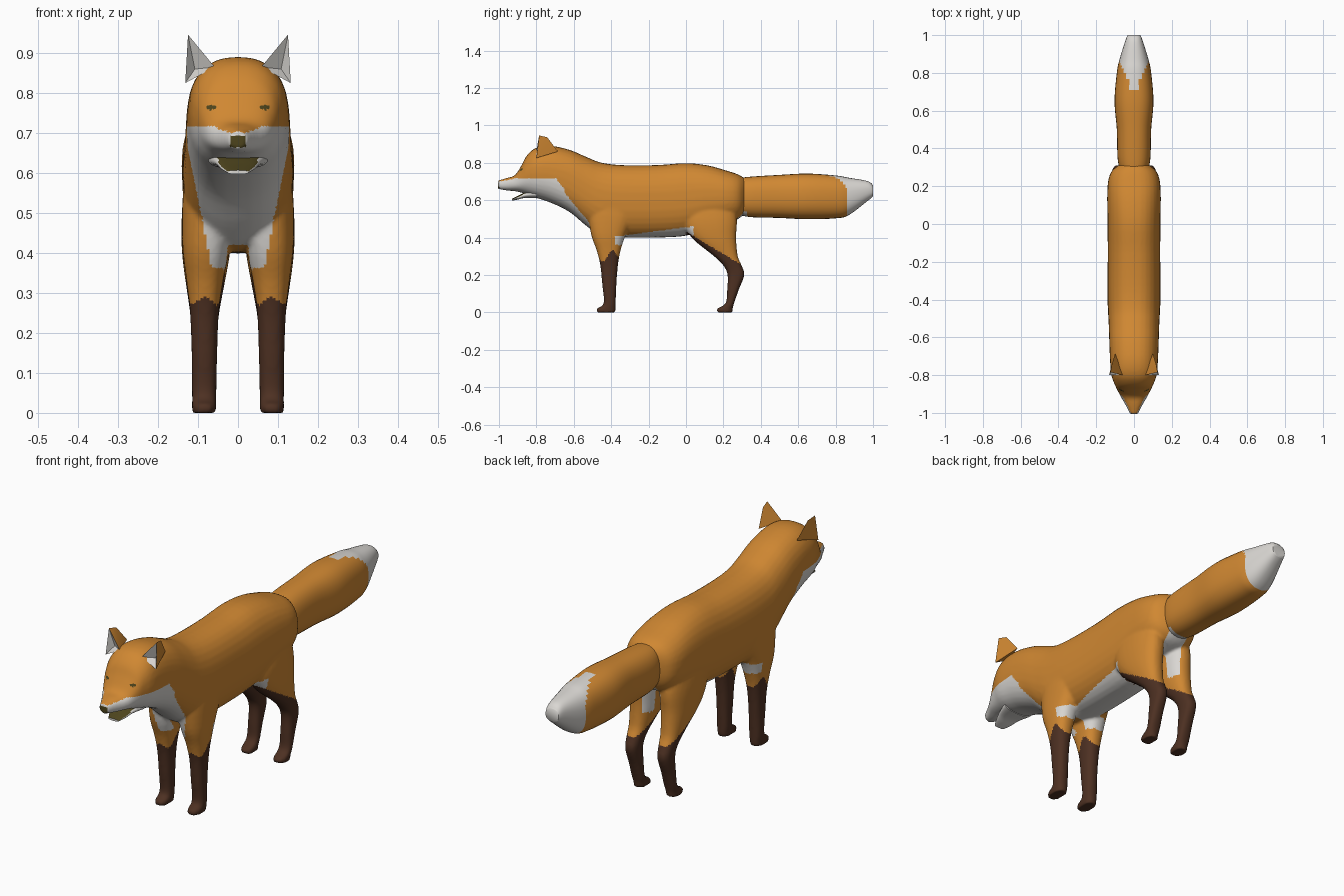
import bpy, bmesh, math
from mathutils import Vector

if "Cube" in bpy.data.objects:
    bpy.data.objects.remove(bpy.data.objects["Cube"])


def material(name, rgb):
    m = bpy.data.materials.new(name)
    m.diffuse_color = (*rgb, 1)
    m.use_nodes = True
    m.node_tree.nodes["Principled BSDF"].inputs["Base Color"].default_value = m.diffuse_color
    return m


MATS = [material("orange fur", (0.63, 0.245, 0.032)),
        material("white fur", (0.70, 0.68, 0.65)),
        material("dark brown fur", (0.075, 0.03, 0.016)),
        material("dark olive", (0.075, 0.058, 0.012))]
ORANGE, WHITE, BROWN, OLIVE = range(4)


def spline(rows, steps):
    """Catmull-Rom interpolation between cross-section rows."""
    out = []
    for i in range(len(rows) - 1):
        p = [rows[max(i - 1, 0)], rows[i], rows[i + 1], rows[min(i + 2, len(rows) - 1)]]
        for s in range(steps):
            t = s / steps
            out.append([0.5 * (2 * b + (c - a) * t + (2 * a - 5 * b + 4 * c - d) * t * t
                               + (3 * b - a - 3 * c + d) * t ** 3) for a, b, c, d in zip(*p)])
    return out + [list(rows[-1])]


def loft(bm, rows, axis, side=1, n=32, power=2.4, steps=4):
    """Rows are (position, low, high, x inner, x outer); axis is the loft direction."""
    rings = []
    for t, lo, hi, xa, xb in spline(rows, steps):
        ring = []
        for k in range(n):
            a = 2 * math.pi * k / n
            c, s = math.cos(a), math.sin(a)
            u = math.copysign(abs(c) ** (2 / power), c)
            v = math.copysign(abs(s) ** (2 / power), s)
            x = side * ((xa + xb) / 2 + u * (xb - xa) / 2)
            w = (lo + hi) / 2 + v * (hi - lo) / 2
            ring.append(bm.verts.new((x, t, w) if axis == 'y' else (x, w, t)))
        rings.append(ring)
    faces = [bm.faces.new(rings[0]), bm.faces.new(rings[-1])]
    for a, b in zip(rings, rings[1:]):
        for k in range(n):
            j = (k + 1) % n
            faces.append(bm.faces.new((a[k], a[j], b[j], b[k])))
    bmesh.ops.recalc_face_normals(bm, faces=faces)


def make(name, bm):
    me = bpy.data.meshes.new(name)
    bm.to_mesh(me)
    bm.free()
    ob = bpy.data.objects.new(name, me)
    bpy.context.collection.objects.link(ob)
    for o in bpy.context.selected_objects:
        o.select_set(False)
    ob.select_set(True)
    bpy.context.view_layer.objects.active = ob
    return ob


def finish(ob, rule, angle=60):
    """Colour faces by a rule on centre and normal, then smooth."""
    ob.data.materials.clear()
    for m in MATS:
        ob.data.materials.append(m)
    for p in ob.data.polygons:
        p.material_index = rule(p.center, p.normal)
    bpy.ops.object.shade_smooth_by_angle(angle=math.radians(angle))


def sym(rows):
    return [(t, lo, hi, -w, w) for t, lo, hi, w in rows]


# Body: head, neck, torso and four legs fused into one skin
bm = bmesh.new()
loft(bm, sym([(-1.005, .660, .705, .022), (-.96, .652, .718, .044), (-.915, .648, .733, .07),
              (-.88, .64, .785, .088), (-.85, .63, .84, .102), (-.80, .612, .88, .12),
              (-.72, .585, .89, .127), (-.62, .535, .868, .131), (-.53, .46, .83, .134),
              (-.45, .41, .80, .138), (-.33, .40, .787, .14), (-.15, .40, .788, .139),
              (0, .41, .798, .14), (.12, .45, .785, .141), (.22, .48, .757, .138),
              (.28, .50, .737, .118), (.315, .53, .715, .075)]), 'y')
front_leg = [(0, -.477, -.378, .054, .115), (.02, -.477, -.376, .054, .115),
             (.048, -.44, -.376, .054, .115), (.15, -.448, -.372, .052, .116),
             (.25, -.458, -.364, .048, .120), (.33, -.477, -.35, .037, .129),
             (.42, -.508, -.32, .02, .139), (.55, -.52, -.26, .01, .138), (.65, -.47, -.3, .02, .12)]
hind_leg = [(0, .167, .248, .054, .115), (.02, .167, .25, .054, .115),
            (.048, .212, .257, .054, .115), (.12, .22, .282, .054, .115),
            (.20, .222, .312, .052, .116), (.25, .20, .298, .047, .12), (.30, .15, .277, .038, .127),
            (.40, .03, .268, .02, .14), (.50, -.02, .272, .012, .14), (.62, 0, .25, .02, .12)]
for side in (1, -1):
    loft(bm, front_leg, 'z', side)
    loft(bm, hind_leg, 'z', side)
body = make("body", bm)
rm = body.modifiers.new("fuse", 'REMESH')
rm.mode = 'VOXEL'
rm.voxel_size = 0.0075
sm = body.modifiers.new("soften", 'SMOOTH')
sm.factor, sm.iterations = 0.5, 5
for m in ("fuse", "soften"):
    bpy.ops.object.modifier_apply(modifier=m)


def body_rule(c, n):
    x, y, z = abs(c.x), c.y, c.z
    # nose and eyes
    if y < -.975 and x < .02 and .664 < z < .692:
        return OLIVE
    if y < -.8 and abs(x - .067) < .013 and abs(z - .764) < .006:
        return OLIVE
    # stockings
    if y < -.2 and z < .30 + .03 * math.sin(60 * y):
        return BROWN
    if y > 0 and z < .30 - .6 * (y - .22):
        return BROWN
    # cheeks, throat and chest
    if .36 < z < .718 and y < -.51 - (z - .47) * .75 and x < .065 + .2 * (z - .36) and (n.z < .65 or z < .66):
        return WHITE
    # belly
    if -.38 < y < .04 and z < .412 + .13 * (y + .33) and z > .36:
        return WHITE
    # rump
    if y > .2 and x < .05 and .36 < z < .56 and n.y > 0:
        return WHITE
    return ORANGE


finish(body, body_rule)

# Tail with pale tip
bm = bmesh.new()
loft(bm, sym([(.26, .53, .715, .065), (.34, .51, .725, .086), (.50, .505, .735, .091),
              (.65, .498, .742, .103), (.80, .503, .732, .091), (.87, .52, .72, .077),
              (.97, .595, .702, .046), (1.0, .62, .68, .034)]), 'y', steps=8)
tail = make("tail", bm)
finish(tail, lambda c, n: WHITE if c.y > .86 or (c.z > .66 and abs(c.x) < (c.y - .68) * .42)
       or (c.y < .32 and c.z < .54) else ORANGE)

# Open lower jaw, dark inside
bm = bmesh.new()
loft(bm, sym([(-.93, .597, .607, .026), (-.90, .603, .622, .042), (-.86, .612, .642, .056),
              (-.80, .61, .66, .075)]), 'y', n=24)
jaw = make("lower_jaw", bm)
finish(jaw, lambda c, n: OLIVE if n.z > .45 and abs(c.x) < .05 else WHITE)

# Ears with a hollow pale front
for side, label in ((1, "left"), (-1, "right")):
    bm = bmesh.new()
    A, B, C, D, T, U = [bm.verts.new((side * x, y, z)) for x, y, z in (
        (.132, -.80, .825), (.058, -.80, .865), (.10, -.685, .86),
        (.108, -.765, .86), (.125, -.785, .946), (.117, -.742, .936))]
    pale = [(A, D, T), (D, B, T)]
    for f in pale + [(A, T, U), (A, U, C), (B, C, U), (B, U, T), (A, B, D), (A, C, B)]:
        bm.faces.new(f)
    bmesh.ops.recalc_face_normals(bm, faces=bm.faces)
    ear = make(label + "_ear", bm)
    finish(ear, lambda c, n: WHITE if n.y < -.3 else ORANGE, 40)
